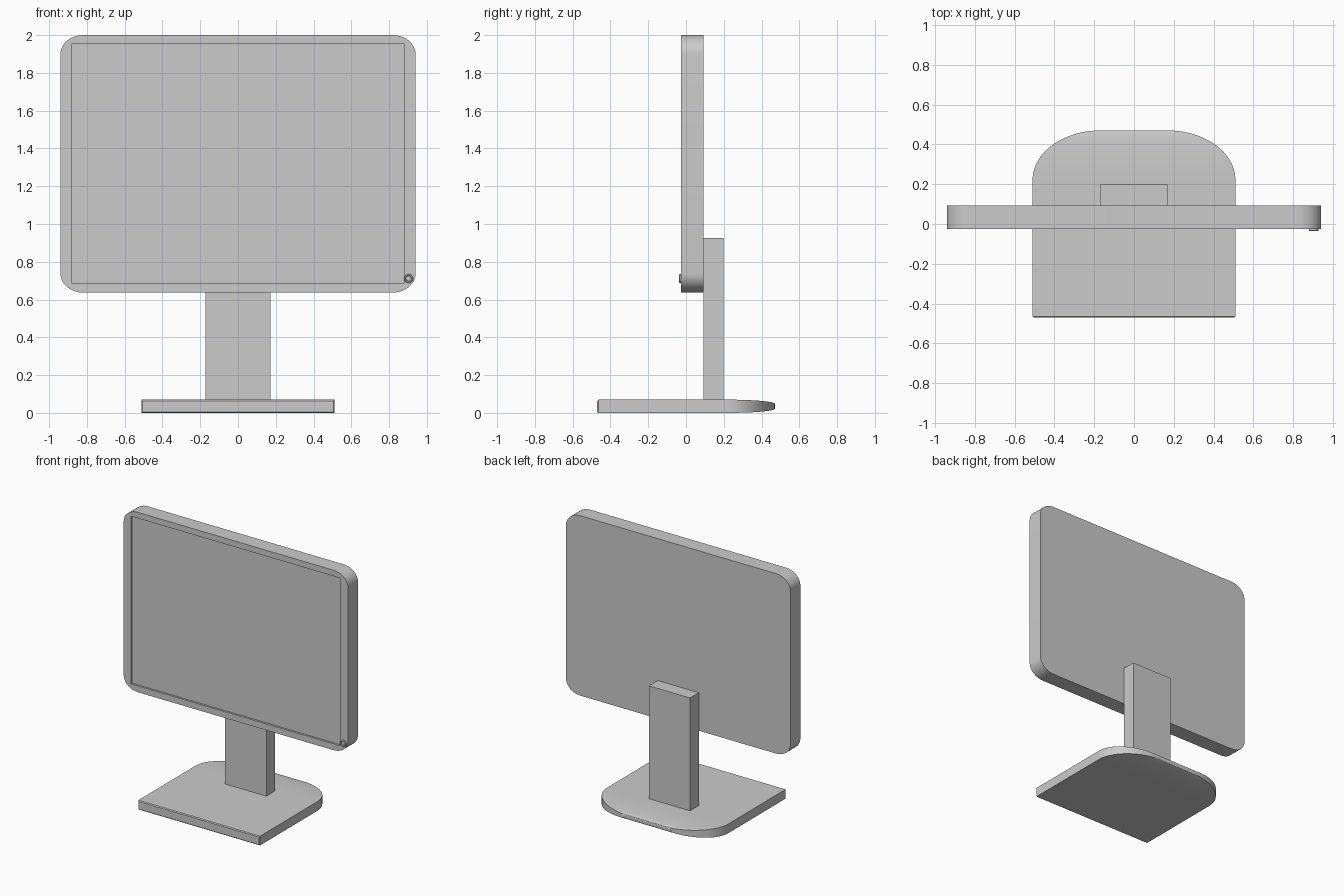
import bpy, bmesh
from math import cos, sin, pi, sqrt, radians

if "Cube" in bpy.data.objects:
    bpy.data.objects.remove(bpy.data.objects["Cube"])


def finish(name, bm, angle=30):
    bmesh.ops.recalc_face_normals(bm, faces=bm.faces[:])
    mesh = bpy.data.meshes.new(name)
    bm.to_mesh(mesh)
    bm.free()
    obj = bpy.data.objects.new(name, mesh)
    bpy.context.collection.objects.link(obj)
    bpy.context.view_layer.objects.active = obj
    obj.select_set(True)
    bpy.ops.object.shade_smooth_by_angle(angle=radians(angle))
    obj.select_set(False)
    return obj


def box(name, x0, x1, y0, y1, z0, z1):
    bm = bmesh.new()
    bmesh.ops.create_cube(bm, size=1)
    for v in bm.verts:
        v.co = ((x0 + x1) / 2 + v.co.x * (x1 - x0),
                (y0 + y1) / 2 + v.co.y * (y1 - y0),
                (z0 + z1) / 2 + v.co.z * (z1 - z0))
    return finish(name, bm)


def loft(bm, rings):
    """Join equal closed rings of verts with quads."""
    for a, b in zip(rings, rings[1:]):
        n = len(a)
        for i in range(n):
            j = (i + 1) % n
            bm.faces.new((a[i], a[j], b[j], b[i]))


FRONT, BACK = -0.026, 0.093
SCREEN_Y = FRONT + 0.014
HALF_W, BOTTOM, TOP = 0.94, 0.637, 2.0
SCR_W, SCR_BOTTOM, SCR_TOP = 0.878, 0.685, 1.955

# Casing: rounded slab with a rectangular recess in the front
bm = bmesh.new()
RX, RZ, STEPS = 0.12, 0.10, 10
outline = []
for k, (sx, cz) in enumerate([(1, TOP - RZ), (-1, TOP - RZ),
                              (-1, BOTTOM + RZ), (1, BOTTOM + RZ)]):
    for i in range(STEPS + 1):
        a = (k + i / STEPS) * pi / 2
        outline.append((sx * (HALF_W - RX) + RX * cos(a), cz + RZ * sin(a)))
front = [bm.verts.new((x, FRONT, z)) for x, z in outline]
back = [bm.verts.new((x, BACK, z)) for x, z in outline]
loft(bm, [front, back])
bm.faces.new(back)
corners = [(SCR_W, SCR_TOP), (-SCR_W, SCR_TOP),
           (-SCR_W, SCR_BOTTOM), (SCR_W, SCR_BOTTOM)]
rim = [bm.verts.new((x, FRONT, z)) for x, z in corners]
floor = [bm.verts.new((x, SCREEN_Y, z)) for x, z in corners]
loft(bm, [rim, floor])
n = STEPS + 1
for k in range(4):
    for i in range(STEPS):
        bm.faces.new((front[k * n + i], front[k * n + i + 1], rim[k]))
    nxt = (k + 1) % 4
    bm.faces.new((front[k * n + STEPS], front[nxt * n], rim[nxt], rim[k]))
finish("monitor_casing", bm)

# Screen: flat panel closing the recess
bm = bmesh.new()
bm.faces.new([bm.verts.new((x, SCREEN_Y, z)) for x, z in reversed(corners)])
screen = finish("screen", bm)
if screen.data.polygons[0].normal.y > 0:
    screen.data.flip_normals()

# Power button: small turned knob with a dished centre
bm = bmesh.new()
rings = []
for r, y in [(0.024, FRONT + 0.002), (0.024, -0.033), (0.021, -0.036),
             (0.016, -0.036), (0.013, -0.032)]:
    rings.append([bm.verts.new((0.903 + r * cos(i * pi / 12), y,
                                0.712 + r * sin(i * pi / 12)))
                  for i in range(24)])
loft(bm, rings)
bm.faces.new(rings[-1])
bm.faces.new(rings[0])
finish("power_button", bm)

# Neck
box("neck", -0.172, 0.172, BACK, 0.198, 0.05, 0.925)

# Base: sections along y (y, half width, half thickness), thinning at the back
sections = [(-0.47, 0.505, 0.029), (-0.464, 0.51, 0.035)]
STEPS = 24
for i in range(STEPS + 1):
    t = sin(i / STEPS * pi / 2)
    c = sqrt(max(0.0, 1 - t * t))
    sections.append((0.22 + 0.25 * t, 0.17 + 0.34 * c, 0.013 + 0.022 * c))
bm = bmesh.new()
rings = [[bm.verts.new((sx * w, y, 0.035 + sz * h))
          for sx, sz in ((-1, -1), (1, -1), (1, 1), (-1, 1))]
         for y, w, h in sections]
loft(bm, rings)
bm.faces.new(rings[0])
bm.faces.new(rings[-1])
finish("base", bm)
